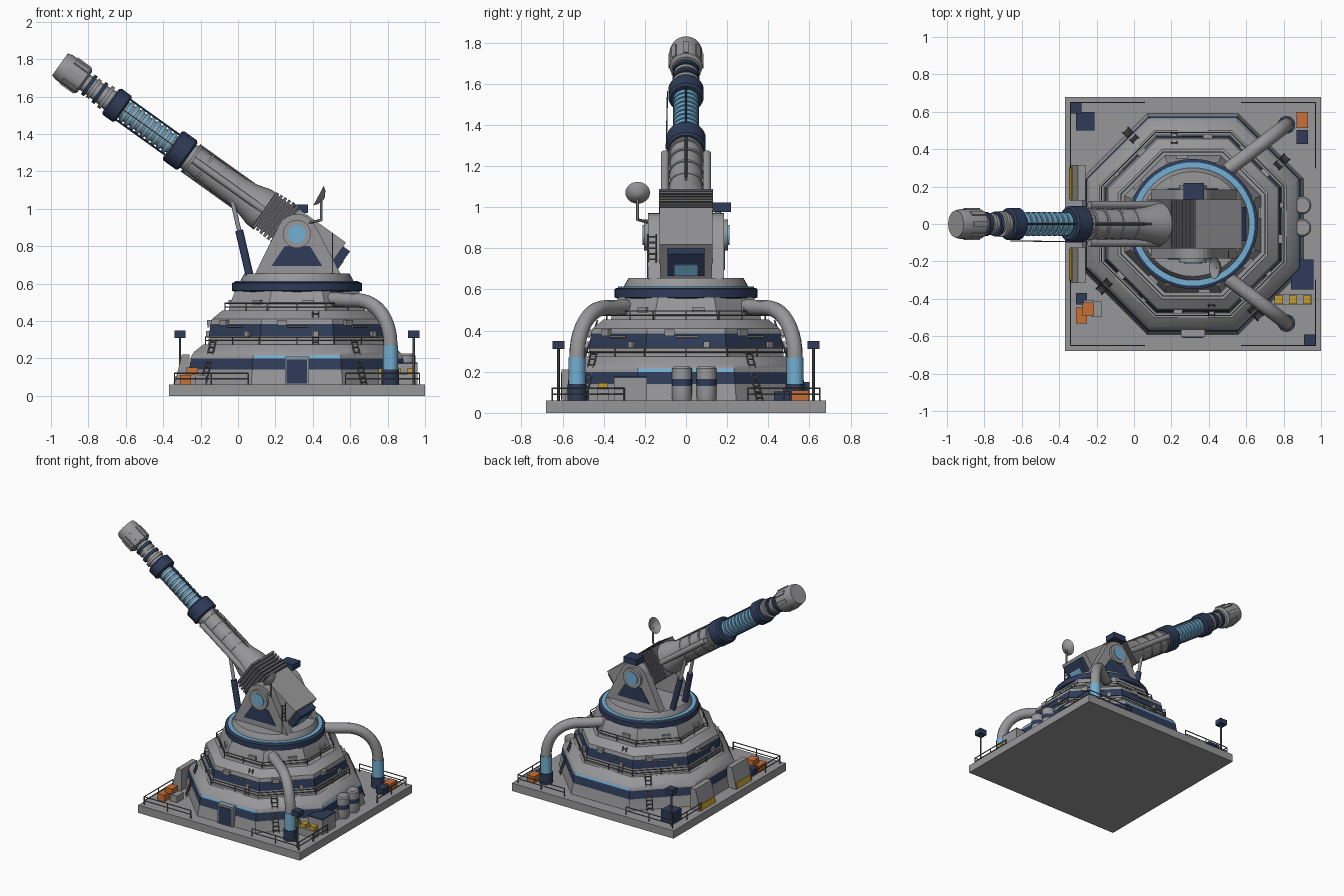
import bpy, bmesh, math
from math import radians, cos, sin, pi
from mathutils import Vector, Matrix

cube = bpy.data.objects.get("Cube")
if cube:
    bpy.data.objects.remove(cube)


def material(name, *rgb):
    m = bpy.data.materials.new(name)
    m.use_nodes = True
    m.diffuse_color = (*rgb, 1)
    m.node_tree.nodes["Principled BSDF"].inputs["Base Color"].default_value = (*rgb, 1)
    return m


GREY = material("grey armour", .31, .31, .32)
DARK = material("dark grey metal", .13, .13, .14)
NAVY = material("navy paint", .028, .045, .1)
BLUE = material("light blue paint", .17, .43, .65)
ORANGE = material("orange crate paint", .58, .16, .035)
YELLOW = material("yellow paint", .55, .34, .03)

CX = .315                                     # tower axis
TOWER = Matrix.Translation((CX, 0, 0))
PIVOT = Vector((CX, 0, .865))
GUN = Matrix.Translation(PIVOT) @ Matrix.Rotation(radians(-54.4), 4, 'Y')  # local z runs to the muzzle


def finish(name, bm, mats, M=Matrix(), smooth=True):
    bmesh.ops.recalc_face_normals(bm, faces=bm.faces)
    me = bpy.data.meshes.new(name)
    bm.to_mesh(me)
    bm.free()
    me.transform(M)
    for m in mats:
        me.materials.append(m)
    if smooth:
        me.shade_smooth()
        me.set_sharp_from_angle(angle=radians(35))
    ob = bpy.data.objects.new(name, me)
    bpy.context.collection.objects.link(ob)
    return ob


def box(name, c, size, mat, M=Matrix()):
    bm = bmesh.new()
    bmesh.ops.create_cube(bm, size=1, matrix=Matrix.Translation(c) @ Matrix.Diagonal((*size, 1)))
    return finish(name, bm, [mat], M, False)


def lathe(name, profile, mats, M=Matrix(), n=32, turn=0, rule=lambda row, k: 0):
    bm = bmesh.new()
    rings = [[bm.verts.new((r * cos(turn + 2 * pi * k / n), r * sin(turn + 2 * pi * k / n), z))
              for k in range(n)] for r, z in profile]
    for row, (a, b) in enumerate(zip(rings, rings[1:])):
        for k in range(n):
            j = (k + 1) % n
            bm.faces.new((a[k], a[j], b[j], b[k])).material_index = rule(row, k)
    bm.faces.new(rings[0][::-1])
    bm.faces.new(rings[-1]).material_index = rule(len(rings) - 2, 0)
    return finish(name, bm, mats, M)


def drum(name, r, z0, z1, mat, M=Matrix(), n=32):
    return lathe(name, [(r, z0), (r, z1)], [mat], M, n)


def rods(name, segments, r, mat, n=6, M=Matrix()):
    bm = bmesh.new()
    for a, b in segments:
        a, b = Vector(a), Vector(b)
        d = b - a
        T = Matrix.Translation((a + b) / 2) @ d.to_track_quat('Z', 'Y').to_matrix().to_4x4()
        bmesh.ops.create_cone(bm, cap_ends=True, segments=n, radius1=r, radius2=r, depth=d.length, matrix=T)
    return finish(name, bm, [mat], M)


def prism(name, pts, y0, y1, mat):
    bm = bmesh.new()
    f = bm.faces.new([bm.verts.new((x, y0, z)) for x, z in pts])
    ext = bmesh.ops.extrude_face_region(bm, geom=[f])
    bmesh.ops.translate(bm, vec=(0, y1 - y0, 0), verts=[v for v in ext["geom"] if isinstance(v, bmesh.types.BMVert)])
    return finish(name, bm, [mat], smooth=False)


def on_face(deg, apothem, side, z):
    a = radians(deg)
    return Vector((CX + apothem * cos(a) - side * sin(a), apothem * sin(a) + side * cos(a), z))


def ladder(a, b, across, rungs):
    w = Vector(across)
    steps = [a.lerp(b, (i + .5) / rungs) for i in range(rungs)]
    return [(a - w, b - w), (a + w, b + w)] + [(p - w, p + w) for p in steps]


# Platform
box("platform", (CX, 0, .03), (1.37, 1.36, .06), GREY)
rails = []
for sx in (-1, 1):
    for sy in (-1, 1):
        corner = Vector((CX + sx * .655, sy * .65, .06))
        for end in (Vector((CX + sx * .26, sy * .65, .06)), Vector((CX + sx * .655, sy * .3, .06))):
            for h in (.03, .06):
                up = Vector((0, 0, h))
                rails.append((corner + up, end + up))
            rails += [(corner.lerp(end, t), corner.lerp(end, t) + Vector((0, 0, .06))) for t in (0, .5, 1)]
rods("platform_railing", rails, .004, DARK)

# Stepped octagonal tower with painted bands
steps = [(.59, .06), (.575, .14), (.568, .2), (.563, .215), (.55, .235), (.5, .275), (.475, .275),
         (.47, .32), (.462, .385), (.455, .41), (.4, .455), (.365, .455), (.355, .5), (.33, .56)]
lathe("tower", [(a / cos(pi / 8), z) for a, z in steps], [GREY, NAVY, BLUE], TOWER, 8, pi / 8,
      lambda row, k: 1 if row in (1, 7) else 2 if row == 2 and k in (1, 5, 7) else 0)
rails = []
for ap, z in ((.488, .275), (.385, .455)):
    for k in range(8):
        half = ap * math.tan(pi / 8)
        for h in (.02, .04):
            rails.append((on_face(45 * k, ap, -half, z + h), on_face(45 * k, ap, half, z + h)))
        rails += [(on_face(45 * k, ap, s, z), on_face(45 * k, ap, s, z + .04)) for s in (-half, 0)]
rods("tower_railing", rails, .003, DARK)

# Ladders and small fittings on the tower sides
treads = []
for deg in (45, 135, 225, 315):
    w = on_face(deg, 0, .02, 0) - on_face(deg, 0, 0, 0)
    treads += ladder(on_face(deg, .61, -.1, .06), on_face(deg, .53, -.1, .3), w, 9)
for deg in (90, 270):
    w = on_face(deg, 0, .015, 0) - on_face(deg, 0, 0, 0)
    treads += ladder(on_face(deg, .49, .1, .275), on_face(deg, .43, .1, .45), w, 7)
rods("tower_ladders", treads, .004, DARK)
for k in range(8):
    spin = TOWER @ Matrix.Rotation(pi / 4 * k, 4, 'Z')
    box("vent_box", (.46, -.08, .39), (.04, .05, .03), GREY, spin)
    box("junction_box", (.47, .1, .33), (.03, .03, .035), GREY, spin)
    box("wall_hatch", (.35, .06, .5), (.03, .06, .025), GREY, spin)
    rods("wall_conduit", [((.473, -.05, .37), (.473, .06, .37))], .006, GREY, M=spin)
box("door_frame", (CX, -.575, .135), (.13, .06, .15), GREY)
box("door", (CX, -.604, .13), (.11, .01, .13), NAVY)

# Turntable
lathe("turntable_ring", [(.33, .555), (.348, .562), (.348, .602), (.335, .608)], [NAVY], TOWER, 48)
drum("turntable_stripe", .33, .6, .614, BLUE, TOWER, 48)
lathe("turntable_deck", [(.302, .6), (.3, .62), (.28, .655)], [GREY], TOWER, 48)

# Gun carriage cheeks with pivots
arc = [(CX + .107 * cos(radians(a)), .865 + .107 * sin(radians(a))) for a in range(30, 151, 15)]
cheek = [(.55, .65)] + arc + [(.09, .65)]
panel = [(.45, .695), (.385, .8), (.25, .8), (.18, .695)]
for s in (-1, 1):
    prism("carriage_cheek", cheek, s * .125, s * .185, GREY)
    prism("cheek_panel", panel, s * .18, s * .19, NAVY)
    side = Matrix.Translation(PIVOT) @ Matrix.Rotation(-s * pi / 2, 4, 'X')
    drum("pivot_hub", .075, .15, .205, GREY, side)
    drum("pivot_cap", .048, .2, .211, BLUE, side)
rods("carriage_ladder", ladder(Vector((.505, -.165, .65)), Vector((.505, -.165, .87)), (0, .02, 0), 8), .004, DARK)

# Breech and bellows
box("breech", (.008, 0, -.085), (.215, .26, .31), GREY, GUN)
for i in range(6):
    box("bellows_plate", (.006, 0, .085 + i * .025), (.246 - i * .004, .264, .016), DARK, GUN)
box("bellows_core", (.006, 0, .14), (.2, .24, .16), DARK, GUN)
box("breech_console", (.025, 0, -.26), (.13, .18, .05), NAVY, GUN)
box("console_screen", (-.005, 0, -.286), (.065, .11, .006), BLUE, GUN)

# Barrel, from the flared root to the muzzle
lathe("barrel_root", [(.115, .2), (.113, .25), (.09, .33), (.082, .4), (.075, .73)], [GREY], GUN)
for t in (.4, .5, .6, .68):
    drum("barrel_hoop", .085, t, t + .014, GREY, GUN)
for s in (-1, 1):
    rods("recoil_cylinder", [((0, s * .102, .22), (0, s * .102, .68))], .02, GREY, 12, GUN)
    rods("barrel_rail", [((s * .084, 0, .33), (s * .084, 0, .7))], .007, DARK, 6, GUN)
    rods("coil_rod", [((s * .066, 0, .8), (s * .066, 0, 1.16))], .006, NAVY, 6, GUN)
rods("side_cable", [((0, -.096, .72), (0, -.09, 1.2))], .003, DARK, 6, GUN)
for name, r, a, b in (("rear_collar", .096, .715, .82), ("front_collar", .086, 1.14, 1.225)):
    lathe(name, [(r - .012, a), (r, a + .01), (r, b - .01), (r - .012, b)], [NAVY], GUN)
drum("coil_core", .052, .8, 1.16, GREY, GUN)
for i in range(9):
    drum("coil_ring", .063, .828 + i * .035, .85 + i * .035, BLUE, GUN)
lathe("neck", [(.062, 1.2), (.052, 1.29), (.048, 1.42)], [GREY], GUN)
for t, r, mat in ((1.245, .07, GREY), (1.285, .066, NAVY), (1.325, .06, GREY), (1.355, .064, NAVY)):
    drum("neck_ring", r, t, t + .02, mat, GUN)
lathe("muzzle", [(.066, 1.395), (.08, 1.405), (.08, 1.53), (.072, 1.558)], [GREY], GUN, 24)
for k in range(8):
    box("muzzle_rib", (.08, 0, 1.455), (.012, .025, .09), GREY, GUN @ Matrix.Rotation(pi / 4 * k, 4, 'Z'))

# Elevating rams under the barrel
for s in (-1, 1):
    foot, head = Vector((.065, s * .075, .63)), Vector((-.03, s * .05, 1.04))
    rods("ram_cylinder", [(foot, foot.lerp(head, .62))], .022, NAVY, 12)
    rods("ram_piston", [(foot, head)], .012, GREY, 12)

# Sensor box and dish
box("sensor_box", (.32, .175, 1.0), (.11, .09, .045), NAVY)
rods("sensor_post", [((.32, .155, .95), (.32, .155, .99))], .015, GREY, 8)
rods("dish_mast", [((.445, -.235, .935), (.445, -.235, 1.05)), ((.445, -.235, .94), (.36, -.16, .92))], .007, GREY)
lathe("dish", [(.008, -.018), (.04, -.004), (.06, .016), (.056, .016), (.036, .002), (.004, -.008)], [GREY],
      Matrix.Translation((.445, -.235, 1.063)) @ Matrix.Rotation(radians(-62), 4, 'Y'), 24)

# Coolant pipes
for s in (-1, 1):
    cu = bpy.data.curves.new("pipe_path", 'CURVE')
    cu.dimensions, cu.bevel_depth, cu.bevel_resolution, cu.resolution_u = '3D', .038, 4, 10
    sp = cu.splines.new('BEZIER')
    sp.bezier_points.add(2)
    path = [((.5, .29, .515), (.05, .037, 0)), ((.64, .395, .51), (.1, .076, 0)), ((.815, .53, .27), (0, 0, -.14))]
    for p, (co, h) in zip(sp.bezier_points, path):
        co, h = Vector((co[0], s * co[1], co[2])), Vector((h[0], s * h[1], h[2]))
        p.co, p.handle_left, p.handle_right = co, co - h, co + h
    tmp = bpy.data.objects.new("pipe_path", cu)
    me = bpy.data.meshes.new_from_object(tmp)
    bpy.data.objects.remove(tmp)
    me.materials.clear()
    me.materials.append(GREY)
    me.shade_smooth()
    bpy.context.collection.objects.link(bpy.data.objects.new("coolant_pipe", me))
    foot = Matrix.Translation((.815, s * .53, 0))
    drum("pipe_sleeve", .041, .13, .27, BLUE, foot, 24)
    drum("pipe_foot", .047, .06, .14, NAVY, foot, 24)

# Floodlights
for x, y in ((.94, -.62), (-.31, .62)):
    rods("floodlight_post", [((x, y, .06), (x, y, .32))], .007, DARK)
    box("floodlight", (x, y, .33), (.06, .06, .04), NAVY)

# Storage tanks
for y in (-.02, .1):
    at = Matrix.Translation((.9, y, 0))
    lathe("tank", [(.045, .06), (.048, .07), (.048, .13), (.048, .165), (.048, .215), (.04, .225)],
          [GREY, NAVY], at, 24, rule=lambda row, k: int(row == 2))

# Crates and equipment on the platform
for name, x, y, z, sx, sy, sz, mat in (
        ("large_crate", -.26, .55, .06, .1, .1, .09, NAVY), ("back_crate", .9, .555, .06, .06, .085, .05, ORANGE),
        ("back_crate", .9, .465, .06, .06, .075, .045, NAVY), ("front_crate", -.28, -.49, .06, .06, .085, .05, ORANGE),
        ("stacked_crate", -.245, -.455, .11, .06, .07, .04, ORANGE), ("lower_crate", -.24, -.44, .06, .05, .06, .05, GREY),
        ("front_crate", -.2, -.455, .06, .06, .08, .05, GREY), ("front_crate", -.28, -.4, .06, .06, .06, .05, NAVY),
        ("equipment_cabinet", .9, -.27, .06, .12, .16, .11, GREY), ("cabinet_lid", .9, -.27, .17, .12, .16, .008, NAVY),
        ("canister_rack", .85, -.405, .06, .2, .055, .055, GREY)):
    box(name, (x, y, z + sz / 2), (sx, sy, sz), mat)
for i in range(3):
    box("canister", (.775 + .075 * i, -.405, .13), (.045, .045, .03), YELLOW)
for s in (-1, 1):
    prism("side_console", [(-.34, .06), (-.26, .06), (-.26, .22), (-.3, .22)], s * .22 - .095, s * .22 + .095, GREY)
    prism("console_stripe", [(-.345, .065), (-.335, .065), (-.325, .105), (-.335, .105)], s * .22 - .085, s * .22 + .085, YELLOW)
